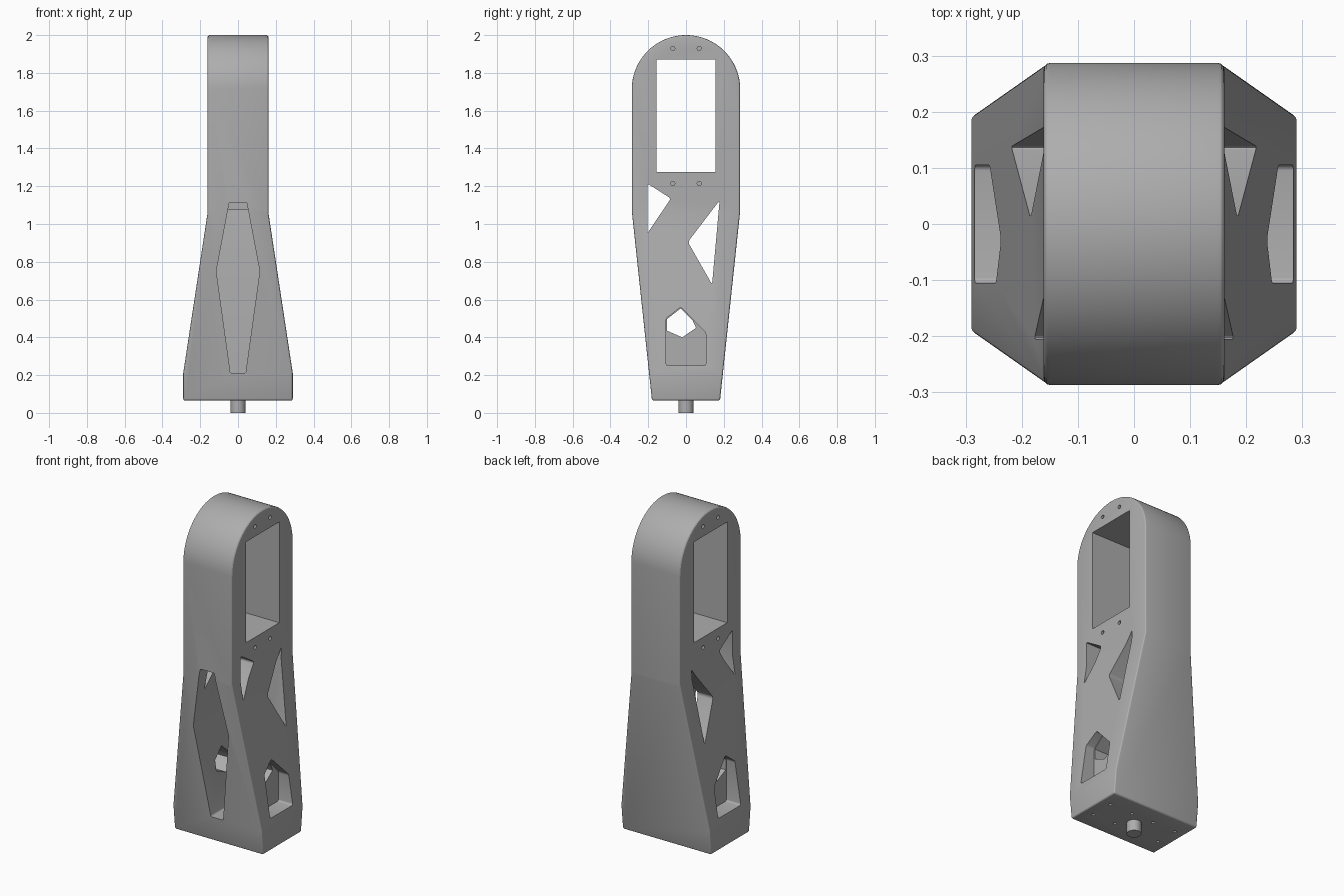
import bpy, bmesh, math
from mathutils import Vector

cube = bpy.data.objects.get("Cube")
if cube:
    bpy.data.objects.remove(cube, do_unlink=True)

grey = bpy.data.materials.new("plain grey")
grey.use_nodes = True
grey.diffuse_color = (0.42, 0.42, 0.42, 1)
grey.node_tree.nodes["Principled BSDF"].inputs["Base Color"].default_value = (0.42, 0.42, 0.42, 1)


def prism(name, outline, axis, lo, hi, rounding=0):
    """Extrude a 2D outline along an axis, optionally rounding its corners."""
    place = {"x": lambda a, b, d: (d, a, b),
             "y": lambda a, b, d: (a, d, b),
             "z": lambda a, b, d: (a, b, d)}[axis]
    bm = bmesh.new()
    face = bm.faces.new([bm.verts.new(place(a, b, lo)) for a, b in outline])
    if rounding:
        bmesh.ops.bevel(bm, geom=bm.verts[:], offset=rounding, segments=4,
                        affect="VERTICES", profile=0.5)
    face = bm.faces[:]
    moved = bmesh.ops.extrude_face_region(bm, geom=face)["geom"]
    bmesh.ops.translate(bm, vec=Vector(place(0, 0, hi - lo)),
                        verts=[g for g in moved if isinstance(g, bmesh.types.BMVert)])
    bmesh.ops.recalc_face_normals(bm, faces=bm.faces)
    mesh = bpy.data.meshes.new(name)
    bm.to_mesh(mesh)
    bm.free()
    mesh.materials.append(grey)
    ob = bpy.data.objects.new(name, mesh)
    bpy.context.collection.objects.link(ob)
    return ob


def circle(a, b, r, n):
    return [(a + r * math.cos(math.tau * i / n), b + r * math.sin(math.tau * i / n)) for i in range(n)]


def mirrored(half):
    return half + [(-a, b) for a, b in reversed(half)]


def apply(ob, mod):
    bpy.context.view_layer.objects.active = ob
    bpy.ops.object.modifier_apply(modifier=mod.name)


def combine(ob, other, operation="DIFFERENCE"):
    other.hide_render = True
    mod = ob.modifiers.new("combine", "BOOLEAN")
    mod.operation, mod.solver, mod.object = operation, "EXACT", other
    apply(ob, mod)
    bpy.data.objects.remove(other, do_unlink=True)


# Body: tapered, round-topped side outline crossed with the flared front outline
R, ARC_Z, BASE = 0.287, 1.713, 0.065
arc = [(R * math.cos(math.pi * i / 48), ARC_Z + R * math.sin(math.pi * i / 48)) for i in range(49)]
body = prism("body", [(-R, 1.07), (-0.18, BASE), (0.18, BASE), (R, 1.07)] + arc, "x", -0.4, 0.4)
flare = prism("flare", mirrored([(0.29, BASE - 0.1), (0.29, 0.21), (0.161, 1.06), (0.161, 2.1)]),
              "y", -0.5, 0.5)
combine(body, flare, "INTERSECT")
bevel = body.modifiers.new("soft_edges", "BEVEL")
bevel.width, bevel.segments, bevel.angle_limit = 0.011, 3, math.radians(35)
apply(body, bevel)

# Window and the two triangular lightening holes through the sides
combine(body, prism("window", mirrored([(0.155, 1.275), (0.155, 1.87)]), "x", -0.5, 0.5))
combine(body, prism("front_triangle", [(-0.205, 1.215), (-0.205, 0.95), (-0.08, 1.135)],
                    "x", -0.5, 0.5, 0.014))
combine(body, prism("back_triangle", [(0.178, 1.125), (0.01, 0.905), (0.138, 0.68)],
                    "x", -0.5, 0.5, 0.014))

# Deep diamond recess in the front
combine(body, prism("front_recess", mirrored([(0.04, 0.21), (0.115, 0.75), (0.046, 1.115)]),
                    "y", -0.5, 0.14, 0.008))

# Side pockets joined to the recess by a six-sided tunnel
pocket = [(-0.105, 0.25), (0.105, 0.25), (0.105, 0.425), (-0.028, 0.56), (-0.105, 0.5)]
for side in (-1, 1):
    combine(body, prism("pocket", pocket, "x", side * 0.19, side * 0.5, 0.01))
tunnel = [(-0.1, 0.435), (-0.02, 0.4), (0.053, 0.45), (0.035, 0.49), (-0.028, 0.553), (-0.1, 0.497)]
combine(body, prism("tunnel", tunnel, "x", -0.195, 0.195))

# Screw holes around the window and under the base
for z in (1.215, 1.93):
    for y in (-0.07, 0.07):
        for side in (-1, 1):
            combine(body, prism("screw_hole", circle(y, z, 0.011, 16), "x", side * 0.1, side * 0.2))
for x in (-0.225, -0.075, 0.075, 0.225):
    for y in (-0.07, 0.07):
        combine(body, prism("base_hole", circle(x, y, 0.009, 16), "z", 0, 0.13))

# Mounting peg
peg = prism("mounting_peg", circle(0, 0, 0.04, 40), "z", 0, BASE + 0.02)

for ob in (body, peg):
    bpy.ops.object.select_all(action="DESELECT")
    ob.select_set(True)
    bpy.context.view_layer.objects.active = ob
    bpy.ops.object.shade_smooth_by_angle(angle=math.radians(25))
